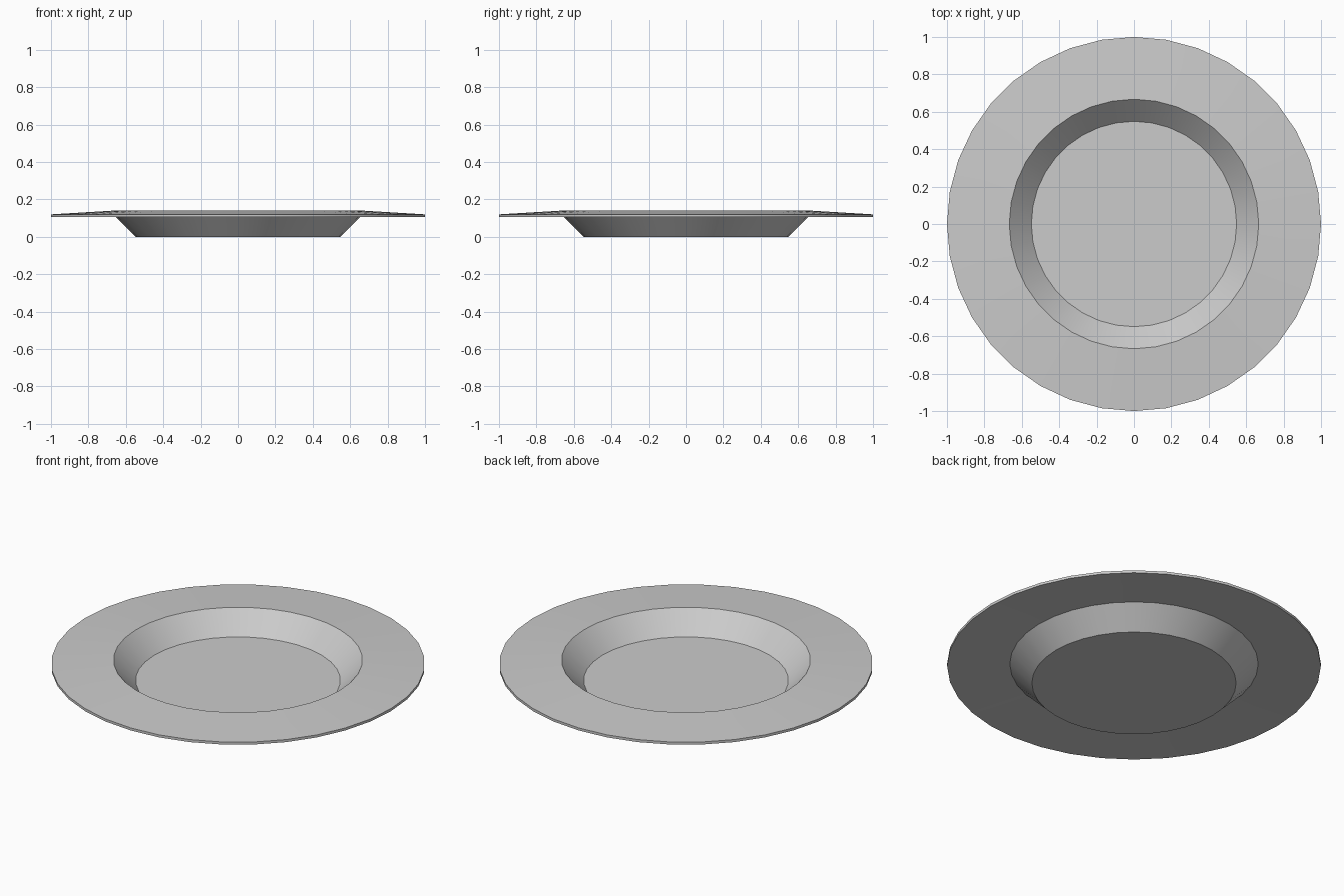
import bpy, bmesh, math

cube = bpy.data.objects.get("Cube")
if cube:
    bpy.data.objects.remove(cube, do_unlink=True)

SIDES = 36

# Plain grey glaze
glaze = bpy.data.materials.new("grey_glaze")
glaze.use_nodes = True
colour = (0.6, 0.6, 0.6, 1)
glaze.diffuse_color = colour
glaze.node_tree.nodes["Principled BSDF"].inputs["Base Color"].default_value = colour

# Half section (radius, height): foot, outer wall, rim, inner wall, floor
section = [(0, 0), (0.547, 0), (0.665, 0.118), (1, 0.105),
           (1, 0.12), (0.667, 0.14), (0.549, 0.02), (0, 0.02)]

# Spin the section into a closed plate
bm = bmesh.new()
verts = [bm.verts.new((r, 0, z)) for r, z in section]
edges = [bm.edges.new(pair) for pair in zip(verts, verts[1:])]
bmesh.ops.spin(bm, geom=verts + edges, cent=(0, 0, 0), axis=(0, 0, 1),
               angle=math.tau, steps=SIDES, use_merge=True)
bmesh.ops.remove_doubles(bm, verts=bm.verts, dist=0.0001)
bmesh.ops.recalc_face_normals(bm, faces=bm.faces)
mesh = bpy.data.meshes.new("plate")
bm.to_mesh(mesh)
bm.free()
mesh.materials.append(glaze)

plate = bpy.data.objects.new("plate", mesh)
bpy.context.collection.objects.link(plate)
bpy.context.view_layer.objects.active = plate
plate.select_set(True)
bpy.ops.object.shade_smooth_by_angle(angle=math.radians(25))
